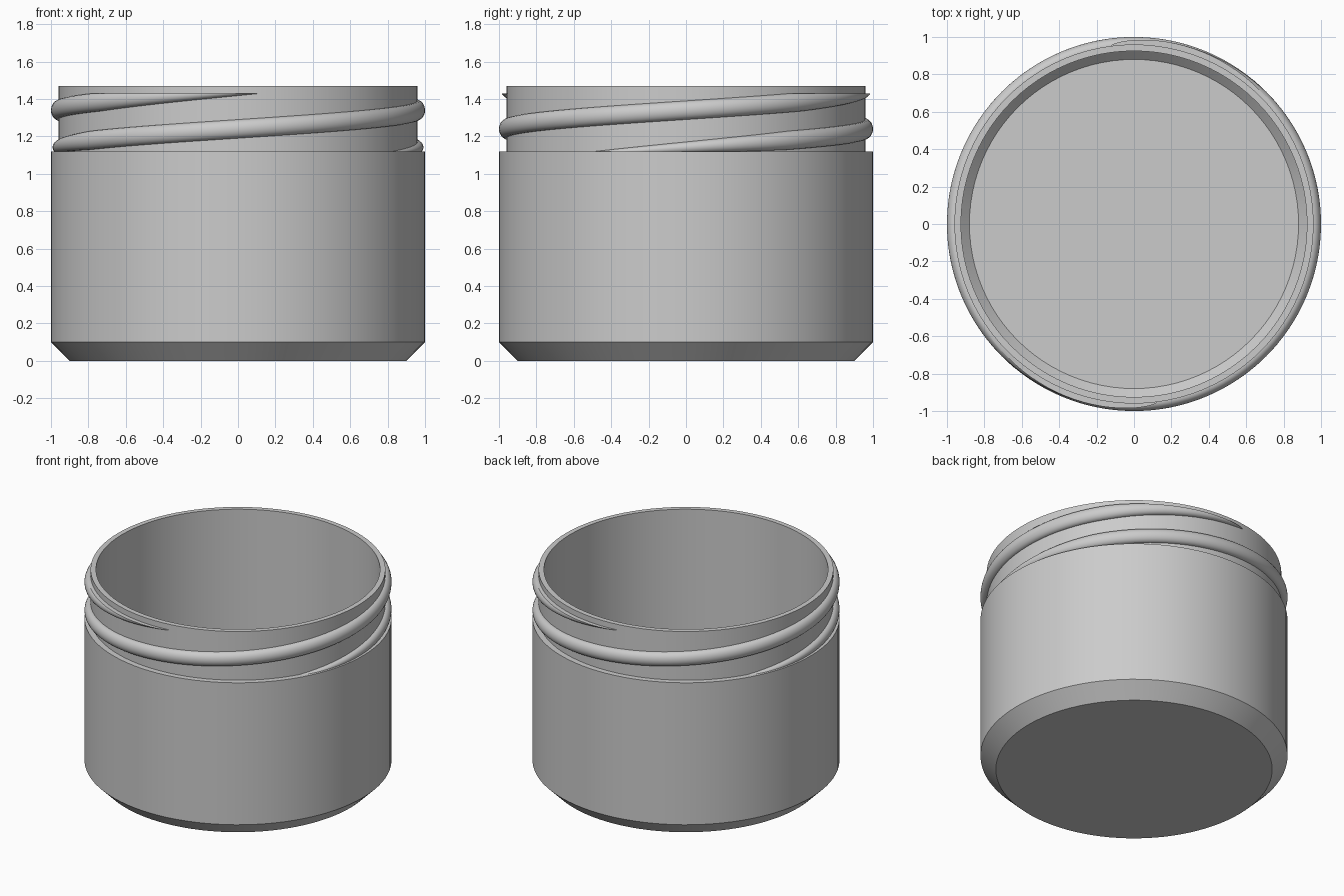
import bpy, bmesh, math
from mathutils import Vector

cube = bpy.data.objects.get("Cube")
if cube:
    bpy.data.objects.remove(cube, do_unlink=True)

grey = bpy.data.materials.new("light_grey")
grey.use_nodes = True
COLOUR = (0.6, 0.6, 0.6, 1)
grey.diffuse_color = COLOUR
grey.node_tree.nodes["Principled BSDF"].inputs["Base Color"].default_value = COLOUR

SEGMENTS = 96
NECK, RIM = 0.96, 1.47
SHOULDER = 1.12


def finish(name, bm):
    bmesh.ops.recalc_face_normals(bm, faces=bm.faces)
    mesh = bpy.data.meshes.new(name)
    bm.to_mesh(mesh)
    bm.free()
    obj = bpy.data.objects.new(name, mesh)
    bpy.context.collection.objects.link(obj)
    mesh.materials.append(grey)
    bpy.ops.object.select_all(action='DESELECT')
    bpy.context.view_layer.objects.active = obj
    obj.select_set(True)
    bpy.ops.object.shade_smooth_by_angle(angle=math.radians(30))
    return obj


# Jar body: outer and inner wall revolved as one closed profile
profile = [(0, 0), (0.9, 0), (1, 0.1), (1, SHOULDER), (NECK, SHOULDER), (NECK, RIM),
           (0.925, RIM), (0.925, 0.125), (0.88, 0.08), (0, 0.08)]
bm = bmesh.new()
verts = [bm.verts.new((r, 0, z)) for r, z in profile]
edges = [bm.edges.new(pair) for pair in zip(verts, verts[1:])]
bmesh.ops.spin(bm, geom=verts + edges, cent=(0, 0, 0), axis=(0, 0, 1),
               angle=math.tau, steps=SEGMENTS, use_merge=True)
bmesh.ops.remove_doubles(bm, verts=bm.verts, dist=1e-5)
finish("jar_body", bm)


# Screw threads: two helical ridges, half a turn apart, fading at both ends
def thread(name, turn):
    bm = bmesh.new()
    first, last, fade, sides = -55, 310, 90, 12
    rings = []
    for deg in range(first, last + 1, 3):
        size = max(0.02, min(1, (deg - first) / fade, (last - deg) / fade))
        centre = 1.14 + 0.4 * deg / 360
        a = math.radians(deg + turn)
        ring = []
        for i in range(sides + 1):
            t = math.pi * (i / sides - 0.5)
            r = NECK + 0.04 * math.sqrt(size) * math.cos(t)
            ring.append((r, centre + 0.05 * size * math.sin(t)))
        # back of the ridge is buried in the neck wall
        ring += [(NECK - 0.01, ring[-1][1]), (NECK - 0.01, ring[0][1])]
        rings.append([bm.verts.new((r * math.cos(a), r * math.sin(a), z)) for r, z in ring])
    for low, high in zip(rings, rings[1:]):
        n = len(low)
        for i in range(n):
            j = (i + 1) % n
            bm.faces.new((low[i], low[j], high[j], high[i]))
    bm.faces.new(rings[0])
    bm.faces.new(rings[-1])
    # trim level below the rim and just under the shoulder
    for height, up in ((1.43, 1), (SHOULDER - 0.003, -1)):
        cut = bmesh.ops.bisect_plane(bm, geom=bm.verts[:] + bm.edges[:] + bm.faces[:],
                                     plane_co=Vector((0, 0, height)),
                                     plane_no=Vector((0, 0, up)), clear_outer=True)
        rim = [e for e in cut["geom_cut"] if isinstance(e, bmesh.types.BMEdge)]
        bmesh.ops.holes_fill(bm, edges=rim, sides=0)
    finish(name, bm)


thread("screw_thread_front", 0)
thread("screw_thread_back", 180)
